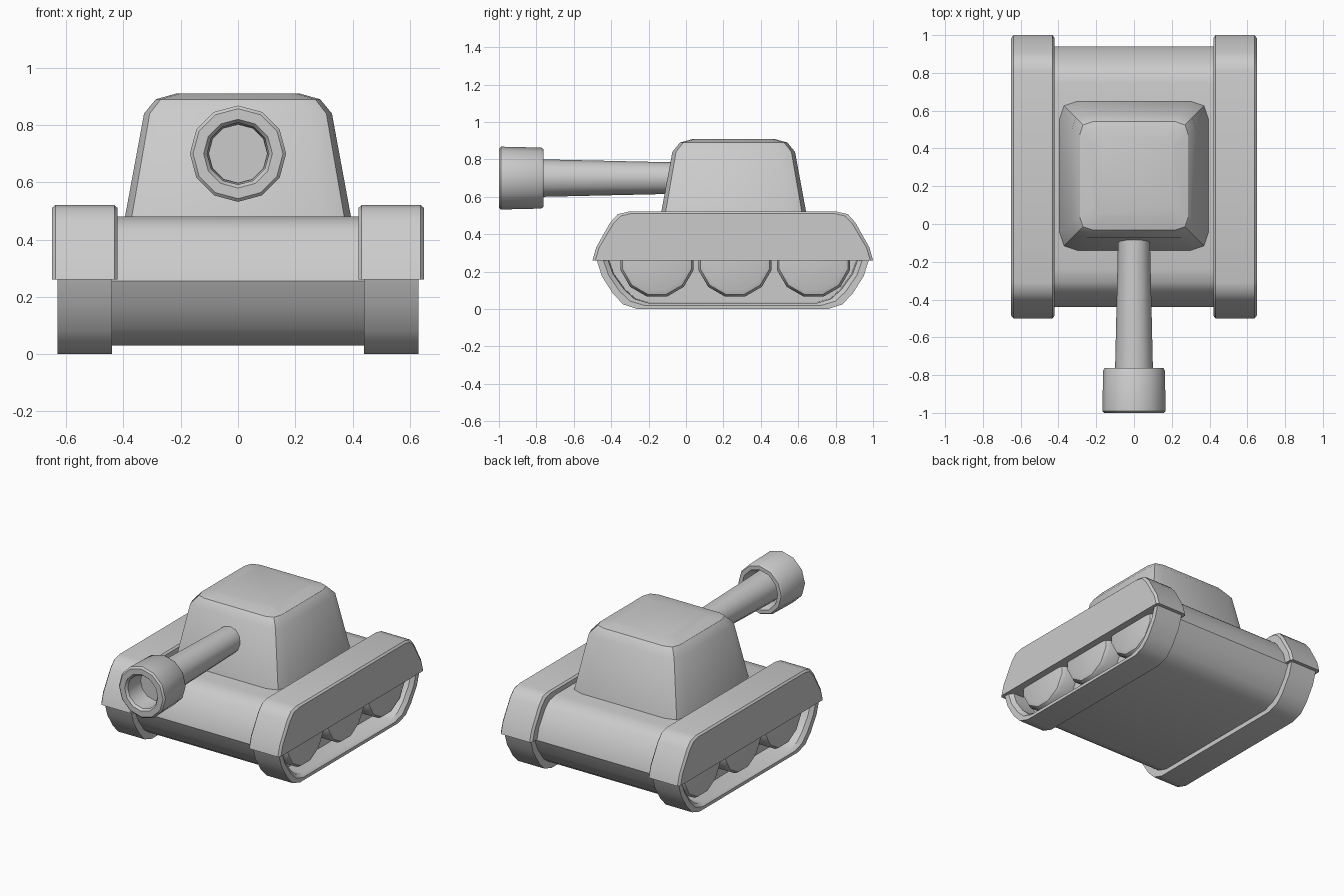
import bpy, bmesh
from math import sin, cos, pi, radians

if "Cube" in bpy.data.objects:
    bpy.data.objects.remove(bpy.data.objects["Cube"])

MID = 0.25  # centre of the chassis along y


def loft(name, rings, closed=False, mirror=False, angle=35):
    """Skin a list of equal-length point rings; cap the ends or join them."""
    bm = bmesh.new()
    loops = [[bm.verts.new(p) for p in r] for r in rings]
    n = len(loops[0])
    pairs = list(zip(loops, loops[1:]))
    if closed:
        pairs.append((loops[-1], loops[0]))
    for a, b in pairs:
        for i in range(n):
            j = (i + 1) % n
            bm.faces.new((a[i], a[j], b[j], b[i]))
    if not closed:
        bm.faces.new(loops[0])
        bm.faces.new(loops[-1])
    bmesh.ops.recalc_face_normals(bm, faces=bm.faces)
    me = bpy.data.meshes.new(name)
    bm.to_mesh(me)
    bm.free()
    ob = bpy.data.objects.new(name, me)
    bpy.context.collection.objects.link(ob)
    for o in bpy.context.selected_objects:
        o.select_set(False)
    ob.select_set(True)
    bpy.context.view_layer.objects.active = ob
    bpy.ops.object.shade_smooth_by_angle(angle=radians(angle))
    if mirror:
        ob.modifiers.new("mirror", 'MIRROR')
    return ob


def side_ring(x, half, steps, z0, z1):
    """Side profile: half the ends as (inset, height 0..1), mirrored in y."""
    pts = [(-half + d, z0 + (z1 - z0) * t) for d, t in steps]
    pts += [(-y, z) for y, z in reversed(pts)]
    return [(x, MID + y, z) for y, z in pts]


def circle_y(y, r, z=0.70, n=12):
    return [(r * cos(2 * pi * i / n), y, z + r * sin(2 * pi * i / n)) for i in range(n)]


def circle_x(x, r, y, z, n=12):
    return [(x, y + r * cos(2 * pi * (i + .5) / n), z + r * sin(2 * pi * (i + .5) / n))
            for i in range(n)]


UPPER = [(0, 0), (.02, .27), (.095, .78), (.135, .95), (.19, 1)]
LOWER = [(0, 0), (.03, .35), (.09, .70), (.145, .91), (.22, 1)]

# Hull with rounded nose and tail
hull_steps = [(.22, 0), (.15, .05), (.10, .13), (.04, .31), (0, .50),
              (.02, .67), (.09, .90), (.13, .97), (.20, 1)]
loft("hull", [side_ring(x, .69, hull_steps, .03, .48) for x in (-.46, .46)])

# Fenders with softened side edges
loft("fenders", [side_ring(x, h, UPPER, .26, z) for x, h, z in
                 ((.42, .735, .51), (.432, .75, .52), (.638, .75, .52), (.65, .735, .51))],
     mirror=True)

# Tracks with a recessed outer side
loft("tracks", [side_ring(x, h, LOWER, .27, z) for x, h, z in
                ((.44, .73, 0), (.63, .73, 0), (.63, .695, .02),
                 (.61, .67, .032), (.49, .665, .034))], mirror=True)

# Road wheels
for k, y in enumerate((-.155, .262, .682)):
    loft("road_wheels_%d" % (k + 1),
         [circle_x(x, r, y, .262) for x, r in
          ((.48, .203), (.575, .203), (.597, .19), (.605, .165))], mirror=True)


# Turret: square rings with rounded corners
def turret_ring(z, s):
    a, b, c = s, s * .94, s * .76
    corner = [(a, c), (b, b), (c, a)]
    pts = []
    for _ in range(4):
        pts += corner
        corner = [(-y, x) for x, y in corner]
    return [(x, .255 + y, z) for x, y in pts]


loft("turret", [turret_ring(z, s) for z, s in
                ((.45, .40), (.84, .328), (.89, .287), (.91, .215))], angle=32)

# Gun barrel
loft("gun_barrel", [circle_y(y, r) for y, r in ((.05, .082), (-.10, .085), (-.76, .10), (-.86, .103))])

# Muzzle: hollow collar around the barrel tip
loft("muzzle", [circle_y(y, r) for y, r in
                ((-.86, .105), (-.985, .108), (-1.0, .12), (-1.0, .157), (-.99, .168),
                 (-.775, .163), (-.762, .155), (-.762, .13), (-.785, .12), (-.83, .10))],
     closed=True)
